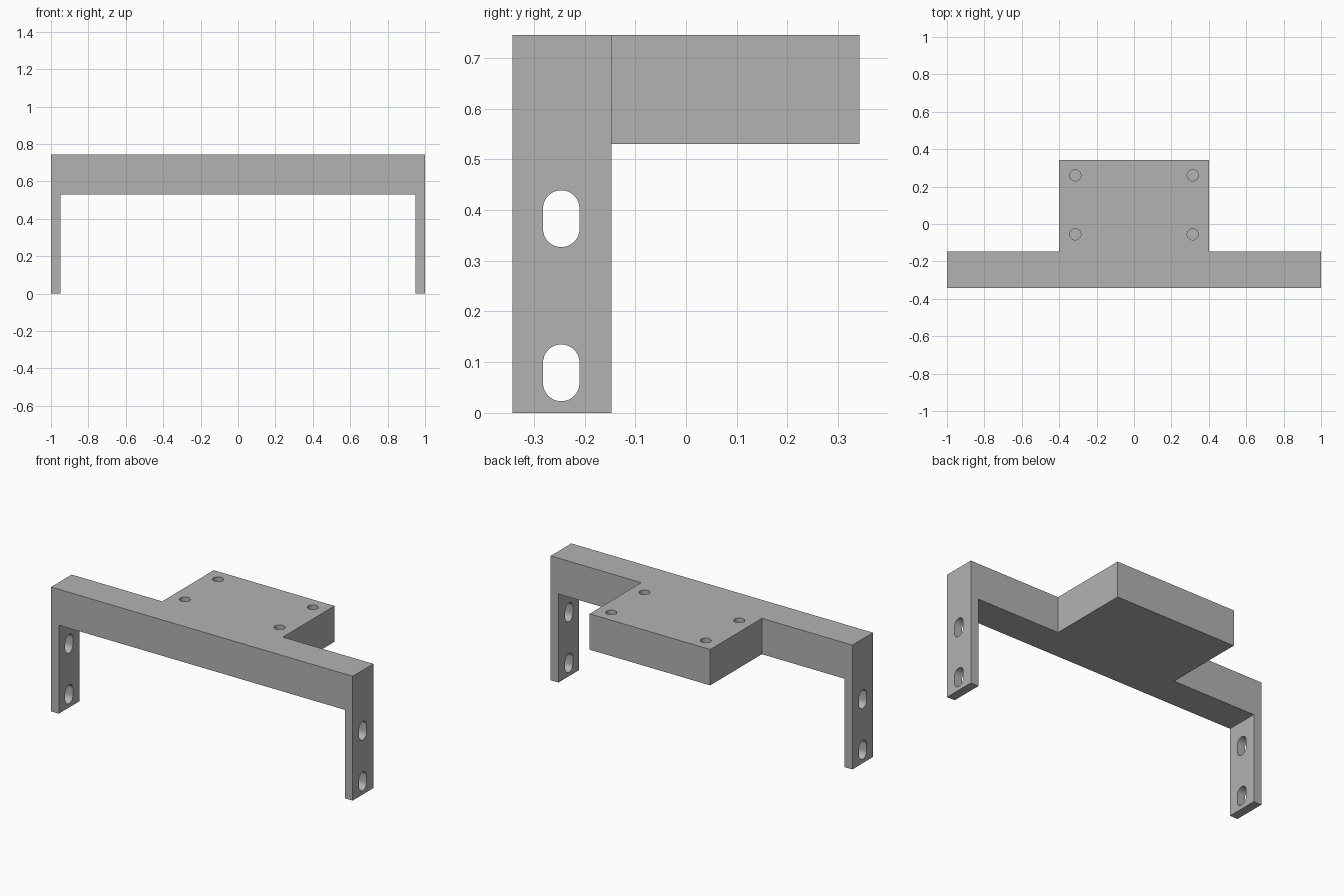
import bpy
import math
from mathutils import Matrix

cube = bpy.data.objects.get("Cube")
if cube:
    bpy.data.objects.remove(cube, do_unlink=True)

# Main sizes
TOP, BEAM_BOTTOM = 0.745, 0.53
FRONT, BEAM_BACK, BACK = -0.342, -0.147, 0.342
LEG_INNER, DECK_HALF = 0.948, 0.4
HOLE_DEPTH = 0.15

grey = bpy.data.materials.new("plain grey")
grey.use_nodes = True
colour = (0.45, 0.45, 0.45, 1)
grey.diffuse_color = colour
grey.node_tree.nodes["Principled BSDF"].inputs["Base Color"].default_value = colour


def prism(name, outline, depth, matrix):
    """Extrude a flat outline along its local z and place it."""
    n = len(outline)
    verts = [(x, y, z) for z in (0, depth) for x, y in outline]
    faces = [list(range(n))[::-1], list(range(n, 2 * n))]
    faces += [[i, (i + 1) % n, n + (i + 1) % n, n + i] for i in range(n)]
    mesh = bpy.data.meshes.new(name)
    mesh.from_pydata(verts, [], faces)
    mesh.transform(matrix)
    mesh.materials.append(grey)
    obj = bpy.data.objects.new(name, mesh)
    bpy.context.collection.objects.link(obj)
    return obj


def stadium(radius, straight, steps=16):
    """Round-ended slot outline; a circle when straight is zero."""
    points = []
    for end in (0, 1):
        shift = straight / 2 * (1 - 2 * end)
        count = steps + 1 if straight else steps
        for i in range(count):
            a = math.pi * (end + i / steps)
            points.append((radius * math.cos(a), radius * math.sin(a) + shift))
    return points


def combine(target, tool, operation):
    mod = target.modifiers.new(operation.lower(), "BOOLEAN")
    mod.operation, mod.object, mod.solver = operation, tool, "EXACT"
    bpy.context.view_layer.objects.active = target
    bpy.ops.object.modifier_apply(modifier=mod.name)
    bpy.data.objects.remove(tool, do_unlink=True)


# T-shaped top: beam across the front with a deck behind it
half = [(1, FRONT), (1, BEAM_BACK), (DECK_HALF, BEAM_BACK), (DECK_HALF, BACK)]
outline = half + [(-x, y) for x, y in reversed(half)]
bracket = prism("mounting_bracket", outline, TOP - BEAM_BOTTOM,
                Matrix.Translation((0, 0, BEAM_BOTTOM)))

# Side legs, full height so that they merge with the beam ends
for side, x in (("right", -1), ("left", LEG_INNER)):
    x2 = x + 1 - LEG_INNER
    leg = prism(side + "_leg", [(x, FRONT), (x2, FRONT), (x2, BEAM_BACK), (x, BEAM_BACK)],
                TOP, Matrix.Identity(4))
    combine(bracket, leg, "UNION")

# Vertical slots through both legs
to_x_axis = Matrix(((0, 0, 1, 0), (1, 0, 0, 0), (0, 1, 0, 0), (0, 0, 0, 1)))
for z in (0.079, 0.383):
    slot = prism("slot_cutter", stadium(0.036, 0.04), 2.4,
                 Matrix.Translation((-1.2, -0.246, z)) @ to_x_axis)
    combine(bracket, slot, "DIFFERENCE")

# Blind screw holes in the deck
for x in (-0.314, 0.314):
    for y in (-0.055, 0.26):
        hole = prism("hole_cutter", stadium(0.03, 0), HOLE_DEPTH + 0.1,
                     Matrix.Translation((x, y, TOP - HOLE_DEPTH)))
        combine(bracket, hole, "DIFFERENCE")

# Smooth the hole walls, keep the edges sharp
bpy.ops.object.select_all(action="DESELECT")
bracket.select_set(True)
bpy.context.view_layer.objects.active = bracket
bpy.ops.object.shade_smooth_by_angle(angle=math.radians(30))
